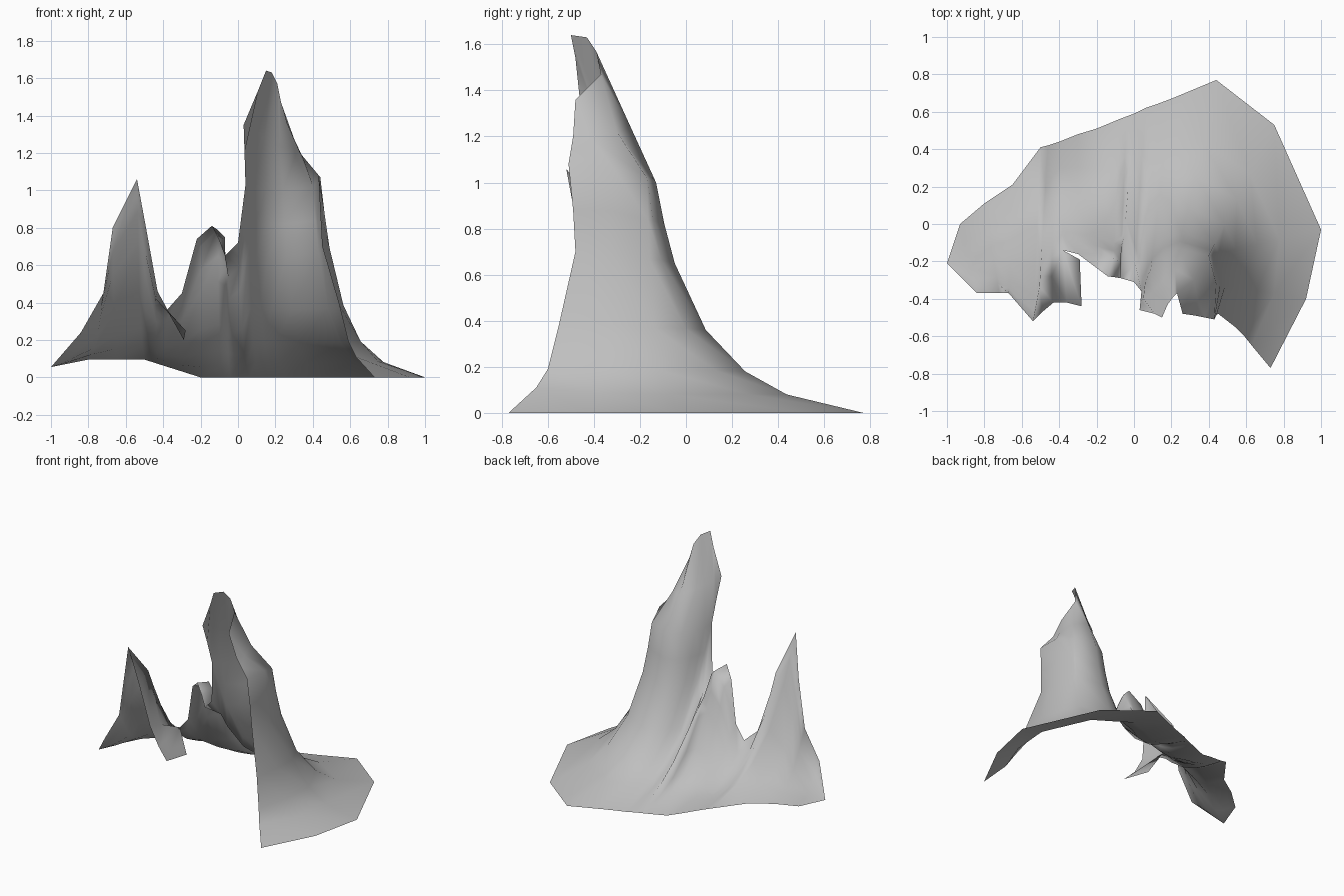
import bpy
import bmesh
from mathutils import Vector

if "Cube" in bpy.data.objects:
    bpy.data.objects.remove(bpy.data.objects["Cube"], do_unlink=True)

rock = bpy.data.materials.new("pale_grey_rock")
rock.use_nodes = True
colour = (0.52, 0.52, 0.52, 1.0)
rock.diffuse_color = colour
rock.node_tree.nodes["Principled BSDF"].inputs["Base Color"].default_value = colour

# Shared slope: share of the height left, and share of the run covered
HEIGHTS = [1, 0.82, 0.65, 0.36, 0.18, 0.08, 0]
RUNS = [0, 0.04, 0.09, 0.24, 0.43, 0.63, 1]


def slope(top, foot, ease):
    """Column sweeping from a crest down to the rim; low ease slopes gently."""
    x, y = foot
    lift = min(max((-0.2 - x) / 0.3, 0), 1) * 0.095 - max(-0.8 - x, 0) * 0.2
    top, end = Vector(top), Vector((x, y, lift))
    column = []
    for height, run in zip(HEIGHTS, RUNS):
        point = top.lerp(end, run ** ease)
        point.z = end.z + (top.z - end.z) * height
        column.append(point)
    return column


def skin(bm, columns):
    """Quads between neighbouring columns of points."""
    grid = [[bm.verts.new(p) for p in column] for column in columns]
    for a, b in zip(grid, grid[1:]):
        for j in range(len(a) - 1):
            bm.faces.new((a[j], a[j + 1], b[j + 1], b[j]))


# Tall spire: open crest, bent collar, and shoulder ring, left edge to right
crest = [(0.33, -0.49, 1.2), (0.26, -0.48, 1.36), (0.23, -0.37, 1.47),
         (0.21, -0.39, 1.57), (0.18, -0.43, 1.63), (0.15, -0.5, 1.64),
         (0.11, -0.48, 1.54), (0.03, -0.46, 1.35)]
collar = [(0.38, -0.5, 1.14), (0.34, -0.41, 1.19), (0.32, -0.3, 1.22),
          (0.22, -0.24, 1.24), (0.14, -0.32, 1.28), (0.1, -0.36, 1.31),
          (0.05, -0.4, 1.33), (0.035, -0.41, 1.2)]
shoulder = [(0.43, -0.51, 1.08), (0.44, -0.32, 1.07), (0.4, -0.17, 1.02),
            (0.24, -0.13, 1.0), (0.15, -0.17, 1.0), (0.09, -0.24, 1.01),
            (0.06, -0.31, 1.02), (0.04, -0.36, 1.03)]

# Left front edge of the apron
front_edge = [shoulder[0], (0.44, -0.49, 0.88), (0.45, -0.48, 0.7),
              (0.54, -0.55, 0.39), (0.59, -0.6, 0.19), (0.63, -0.65, 0.11),
              (0.73, -0.77, 0)]

# Apron below the tall spire
apron_tops = shoulder[1:3] + shoulder[2:]
apron_feet = [(0.92, -0.4), (1, -0.03), (0.75, 0.53), (0.44, 0.77),
              (0.26, 0.695), (0.2, 0.67), (0.16, 0.655), (0.12, 0.64)]
apron_ease = [0.95, 1, 1, 1, 0.95, 0.9, 0.85, 0.8]

# Middle peak: open crest, hood behind it, and the valleys on both sides
saddle = (-0.38, -0.14, 0.36)
valley = (-0.07, -0.29, 0.65)
middle_crest = [valley, (-0.1, -0.285, 0.73), (-0.14, -0.28, 0.81),
                (-0.22, -0.22, 0.74), (-0.3, -0.16, 0.45)]
hood = [valley, (-0.07, -0.2, 0.75), (-0.11, -0.185, 0.79),
        (-0.2, -0.16, 0.7), (-0.3, -0.16, 0.45)]
middle_tops = [(0, -0.31, 0.72)] + hood + [saddle]
middle_feet = [(0.06, 0.62), (0, 0.59), (-0.04, 0.575), (-0.08, 0.56),
               (-0.2, 0.51), (-0.3, 0.48), (-0.4, 0.44)]
middle_ease = [0.7, 0.42, 0.7, 0.9, 0.85, 0.7, 0.6]

# Right peak, running down to the thin end of the rim
summit = (-0.54, -0.52, 1.06)
upper_ridge = (-0.505, -0.335, 0.825)
lower_ridge = (-0.44, -0.28, 0.42)
right_tops = [lower_ridge, upper_ridge, summit, (-0.67, -0.37, 0.8),
              (-0.72, -0.37, 0.45), (-0.84, -0.37, 0.24), (-1, -0.21, 0.055)]
right_feet = [(-0.43, 0.43), (-0.46, 0.42), (-0.5, 0.41), (-0.65, 0.21),
              (-0.8, 0.11), (-0.93, 0), (-1, -0.21)]
right_ease = [0.6, 0.8, 0.8, 0.9, 0.7, 0.7, 1]

bm = bmesh.new()
skin(bm, list(zip(crest, collar, shoulder)))
skin(bm, list(zip(middle_crest, hood)))
skin(bm, [front_edge] + [slope(*c) for c in zip(
    apron_tops + middle_tops + right_tops,
    apron_feet + middle_feet + right_feet,
    apron_ease + middle_ease + right_ease)])

# Inner flank of the right peak, wrapping forward to a hanging flap
inner = [summit, upper_ridge, lower_ridge, saddle, (-0.29, -0.19, 0.2)]
edge = [summit, (-0.49, -0.47, 0.79), (-0.43, -0.42, 0.46),
        (-0.36, -0.42, 0.33), (-0.28, -0.44, 0.25)]
skin(bm, list(zip(inner, edge)))

# Weld the pieces into one continuous skin
bmesh.ops.remove_doubles(bm, verts=bm.verts, dist=0.002)
bmesh.ops.dissolve_degenerate(bm, edges=bm.edges, dist=0.001)
mesh = bpy.data.meshes.new("rock_spires")
bm.to_mesh(mesh)
bm.free()
mesh.materials.append(rock)
for face in mesh.polygons:
    face.use_smooth = True
formation = bpy.data.objects.new("rock_spires", mesh)
bpy.context.collection.objects.link(formation)
